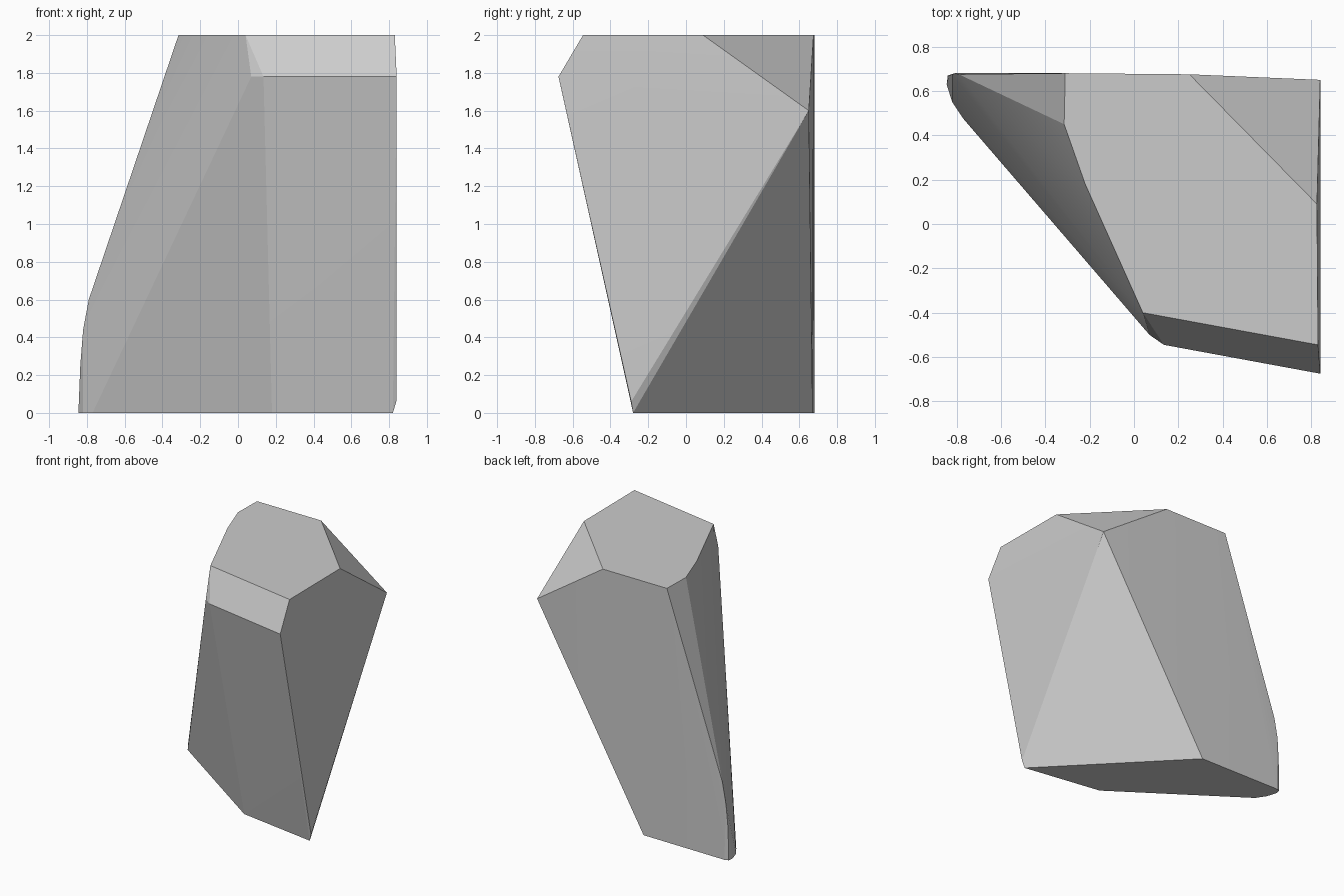
import bpy, bmesh

if "Cube" in bpy.data.objects:
    bpy.data.objects.remove(bpy.data.objects["Cube"])

# Outline rings of a cut boulder, as (x, y) at a height
top = [(-0.31, 0.68), (-0.315, 0.45), (-0.22, 0.18), (0.04, -0.40),
       (0.83, -0.545), (0.825, 0.09), (0.25, 0.675)]
front_shoulder = [(0.07, -0.50), (0.135, -0.545), (0.84, -0.675)]
foot = [(-0.81, 0.68), (-0.84, 0.67), (-0.845, 0.63), (-0.82, 0.55),
        (-0.77, 0.475), (0.18, -0.18), (0.82, -0.28), (-0.10, 0.67)]

points = [(x, y, 2.0) for x, y in top]
points += [(x, y, 1.78) for x, y in front_shoulder]
points += [(x, y, 0.0) for x, y in foot]

# Rear right corner, right foot edge and the rounded left flank
points += [(0.84, 0.65, 1.60), (0.838, -0.29, 0.06),
           (-0.79, 0.675, 0.60), (-0.82, 0.675, 0.44), (-0.835, 0.67, 0.25)]

# Boulder: the convex skin around the outlines
bm = bmesh.new()
for p in points:
    bm.verts.new(p)
result = bmesh.ops.convex_hull(bm, input=bm.verts)
loose = [v for v in bm.verts if not v.link_faces]
bmesh.ops.delete(bm, geom=loose, context='VERTS')
bmesh.ops.recalc_face_normals(bm, faces=bm.faces)
bmesh.ops.dissolve_limit(bm, angle_limit=0.01, verts=bm.verts, edges=bm.edges)

mesh = bpy.data.meshes.new("boulder")
bm.to_mesh(mesh)
bm.free()
boulder = bpy.data.objects.new("boulder", mesh)
bpy.context.collection.objects.link(boulder)

# Soften the small creases, keep the large cuts sharp
bpy.context.view_layer.objects.active = boulder
boulder.select_set(True)
bpy.ops.object.shade_smooth_by_angle(angle=0.2)
